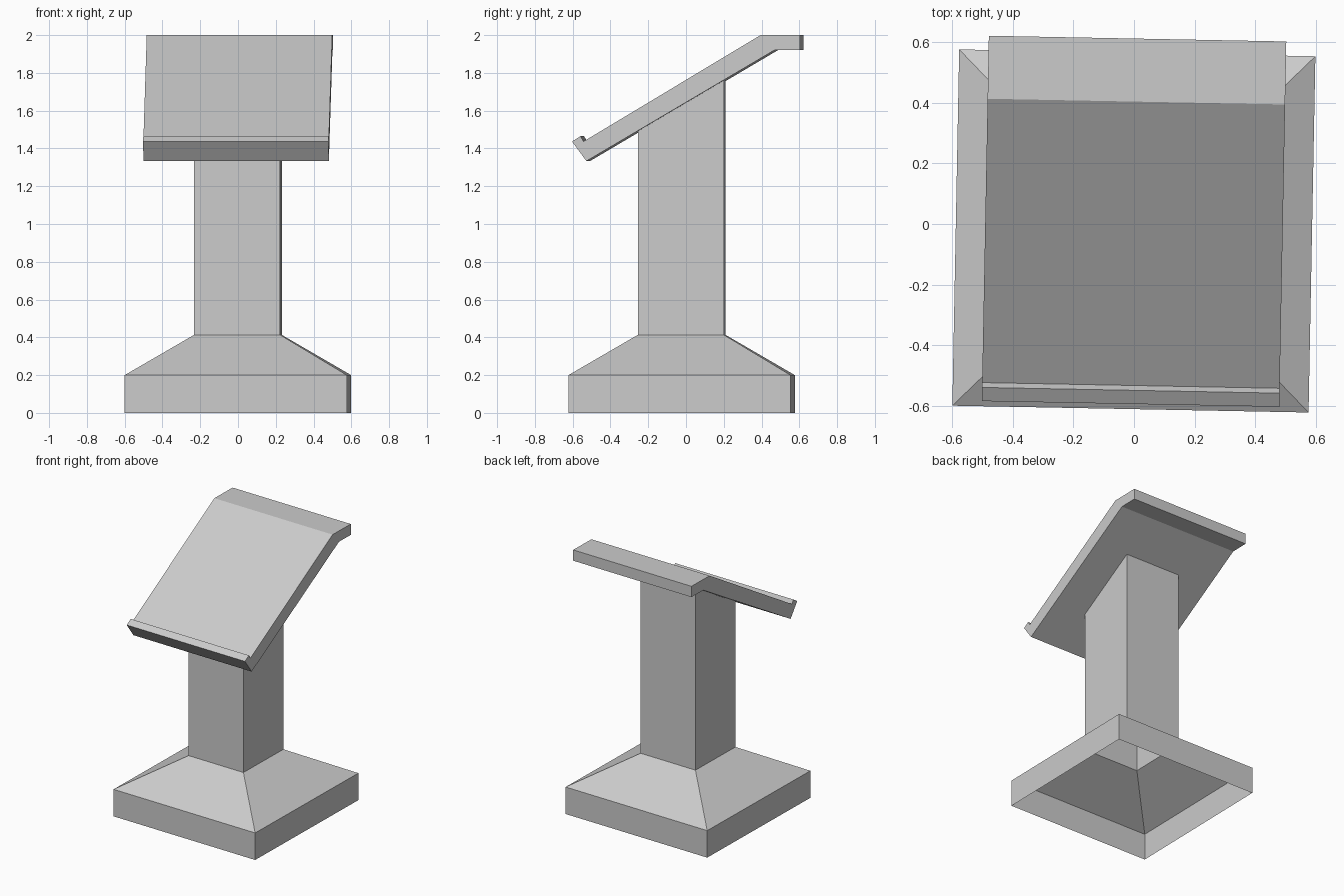
import bpy
import math

if "Cube" in bpy.data.objects:
    bpy.data.objects.remove(bpy.data.objects["Cube"])

TURN = math.radians(-1.1)  # the whole stand is turned slightly about z


def make_object(name, verts, faces):
    mesh = bpy.data.meshes.new(name)
    mesh.from_pydata(verts, [], faces)
    mesh.update()
    obj = bpy.data.objects.new(name, mesh)
    bpy.context.collection.objects.link(obj)
    obj.rotation_euler.z = TURN
    return obj


def square_shell(name, rings, cy=-0.023):
    """Open-ended square tube; each ring is (half width, front z, back z)."""
    verts, faces = [], []
    for h, zf, zb in rings:
        verts += [(-h, cy - h, zf), (h, cy - h, zf), (h, cy + h, zb), (-h, cy + h, zb)]
    for r in range(len(rings) - 1):
        for i in range(4):
            a, b = r * 4 + i, r * 4 + (i + 1) % 4
            faces.append((a, b, b + 4, a + 4))
    return make_object(name, verts, faces)


def extrude_x(name, profile, half):
    """Solid made by extruding a (y, z) profile along x."""
    n = len(profile)
    verts = [(x, y, z) for x in (half, -half) for y, z in profile]
    faces = [tuple(range(n)), tuple(range(2 * n - 1, n - 1, -1))]
    faces += [((i + 1) % n, i, n + i, n + (i + 1) % n) for i in range(n)]
    return make_object(name, verts, faces)


# Hollow base with sloped shoulders, open underneath
square_shell("base", [(0.588, 0, 0), (0.588, 0.2, 0.2), (0.228, 0.413, 0.413)])

# Hollow column, cut at a slant to meet the reading board
square_shell("column", [(0.228, 0.413, 0.413), (0.228, 1.494, 1.763)])

# Slanted board with a book lip in front and a flat shelf at the back
board = [(-0.518, 1.333), (0.477, 1.92), (0.612, 1.92), (0.612, 2.0), (0.404, 2.0),
         (-0.533, 1.437), (-0.549, 1.465), (-0.594, 1.437)]
extrude_x("reading_board", board, 0.491)
